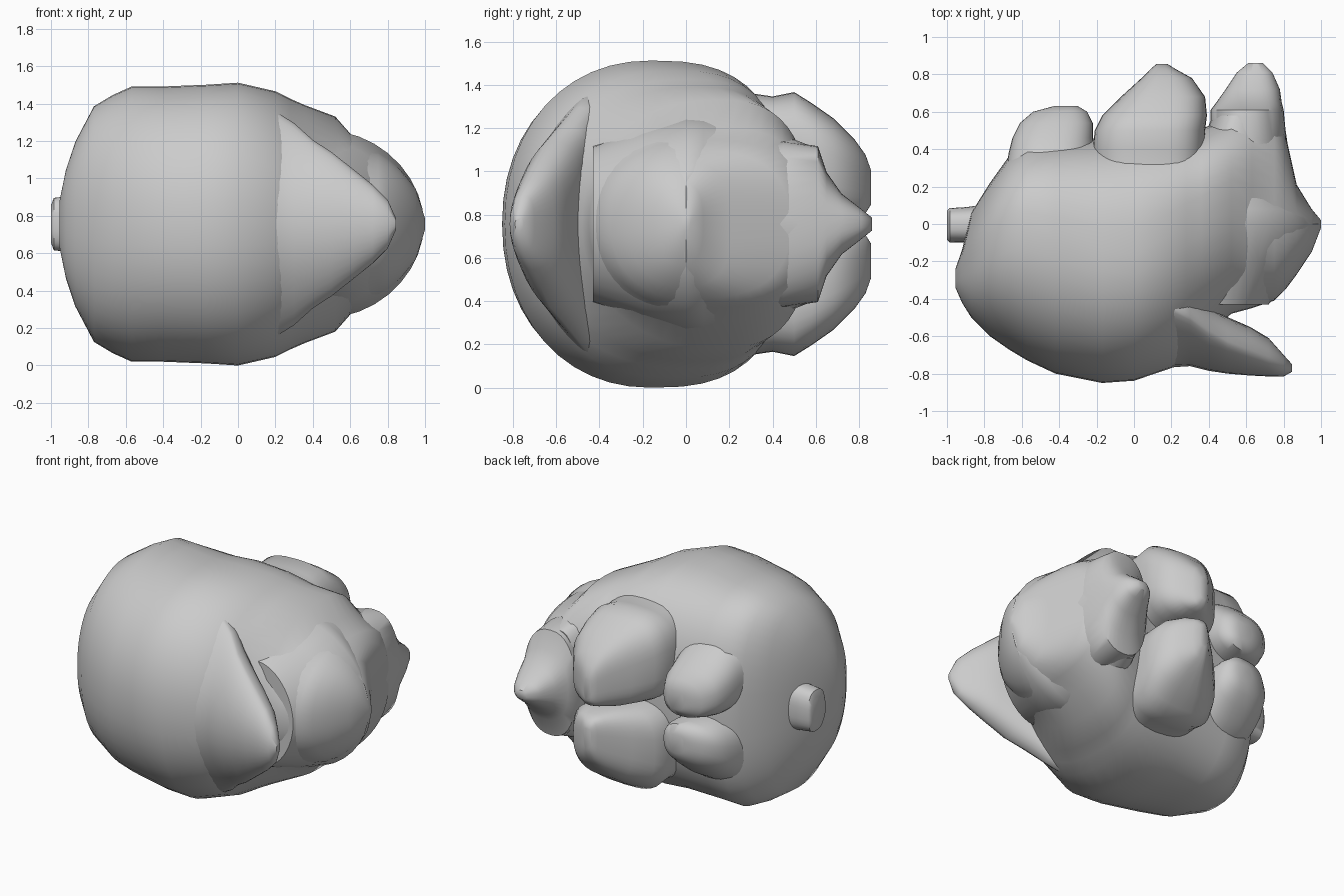
import bpy, bmesh, math

ZC = 0.756   # height of the mirror plane


def power(v, e):
    return math.copysign(abs(v) ** e, v)


def loft(name, axis, sections, n_lo=2.2, n_hi=2.2, sides=36, side=1, bend=0):
    """Skin rounded sections. Each: (position along axis, low, high, widest point, z low, z high).
    Heights are measured from the mirror plane; side=-1 gives the mirrored copy;
    bend curls the section away from the mirror plane."""
    bm = bmesh.new()
    rings = []
    for t, lo, hi, mid, z0, z1 in sections:
        ring = []
        for i in range(sides):
            a = 2 * math.pi * i / sides
            c, s = math.cos(a), math.sin(a)
            e = 2 / (n_hi if c > 0 else n_lo)
            h = (z0 + z1) / 2 + power(s, e) * (z1 - z0) / 2
            u = mid + power(c, e) * ((hi - mid) if c > 0 else (mid - lo)) + bend * h * h
            z = ZC + side * h
            ring.append(bm.verts.new((t, u, z) if axis == 'X' else (u, t, z)))
        rings.append(ring)
    for r, q in zip(rings, rings[1:]):
        for i in range(sides):
            j = (i + 1) % sides
            bm.faces.new((r[i], r[j], q[j], q[i]))
    bm.faces.new(rings[0])
    bm.faces.new(rings[-1])
    bmesh.ops.recalc_face_normals(bm, faces=bm.faces)
    mesh = bpy.data.meshes.new(name)
    bm.to_mesh(mesh)
    bm.free()
    ob = bpy.data.objects.new(name, mesh)
    bpy.context.collection.objects.link(ob)
    bpy.context.view_layer.objects.active = ob
    bpy.ops.object.select_all(action='DESELECT')
    ob.select_set(True)
    bpy.ops.object.shade_smooth_by_angle(angle=math.radians(50))
    return ob


def sym(rows):
    """Sections that straddle the mirror plane: last value is the half width."""
    return [(t, lo, hi, mid, -h, h) for t, lo, hi, mid, h in rows]


# round body running into the head
loft("body_and_head", 'X', sym([
    (-0.955, -0.34, -0.24, -0.29, 0.12),
    (-0.92, -0.42, -0.14, -0.27, 0.29),
    (-0.87, -0.50, 0.06, -0.22, 0.44),
    (-0.77, -0.60, 0.22, -0.12, 0.63),
    (-0.67, -0.67, 0.36, -0.05, 0.69),
    (-0.57, -0.73, 0.43, -0.04, 0.735),
    (-0.42, -0.80, 0.45, -0.08, 0.735),
    (-0.17, -0.85, 0.46, -0.15, 0.745),
    (0.00, -0.838, 0.48, -0.16, 0.756),
    (0.20, -0.77, 0.49, -0.06, 0.71),
    (0.28, -0.72, 0.50, 0.00, 0.67),
    (0.36, -0.63, 0.51, 0.04, 0.635),
    (0.52, -0.48, 0.57, 0.14, 0.575),
    (0.63, -0.45, 0.60, 0.10, 0.45),
    (0.75, -0.41, 0.58, 0.05, 0.39),
    (0.81, -0.35, 0.48, 0.00, 0.345),
    (0.87, -0.27, 0.21, -0.02, 0.29),
    (0.95, -0.15, 0.08, -0.02, 0.19),
    (1.00, -0.02, 0.02, 0.00, 0.03)]), n_lo=2.15, n_hi=2.7, sides=48)

# arched face panel with the brow ridge
loft("face", 'Y', sym([
    (-0.43, 0.30, 0.72, 0.45, 0.36),
    (-0.20, 0.30, 0.89, 0.45, 0.45),
    (0.00, 0.30, 0.995, 0.48, 0.50),
    (0.08, 0.30, 0.95, 0.48, 0.50),
    (0.20, 0.30, 0.87, 0.48, 0.47),
    (0.40, 0.35, 0.825, 0.50, 0.43),
    (0.58, 0.42, 0.80, 0.55, 0.36)]), n_lo=2.2, n_hi=1.9)

# pointed crest curling round behind the head
loft("crest", 'X', sym([
    (0.10, -0.78, -0.45, -0.70, 0.60),
    (0.22, -0.765, -0.45, -0.70, 0.59),
    (0.30, -0.76, -0.46, -0.70, 0.54),
    (0.40, -0.785, -0.46, -0.71, 0.45),
    (0.50, -0.80, -0.50, -0.73, 0.385),
    (0.62, -0.81, -0.55, -0.73, 0.29),
    (0.72, -0.815, -0.61, -0.74, 0.21),
    (0.80, -0.815, -0.70, -0.76, 0.13),
    (0.845, -0.79, -0.75, -0.77, 0.03)]), bend=0.7)

# tapered muzzle ending in a narrow nose
loft("muzzle", 'Y', sym([
    (0.15, 0.42, 0.84, 0.62, 0.34),
    (0.45, 0.41, 0.815, 0.58, 0.385),
    (0.61, 0.41, 0.80, 0.60, 0.36),
    (0.65, 0.44, 0.79, 0.63, 0.24),
    (0.72, 0.49, 0.78, 0.64, 0.14),
    (0.81, 0.55, 0.74, 0.65, 0.07),
    (0.86, 0.61, 0.69, 0.65, 0.03)]), n_lo=2.4, n_hi=2.4)

# stub tail
loft("tail", 'X', sym([
    (-1.00, -0.085, 0.07, -0.005, 0.10),
    (-0.985, -0.10, 0.085, -0.005, 0.14),
    (-0.90, -0.10, 0.09, -0.005, 0.15),
    (-0.75, -0.13, 0.11, -0.005, 0.17)]), n_lo=2.6, n_hi=2.6)

# paired limbs
for side, tag in ((1, "upper"), (-1, "lower")):
    loft("front_leg_" + tag, 'Y', [
        (0.20, -0.22, 0.38, 0.10, 0.00, 0.62),
        (0.40, -0.22, 0.38, 0.10, 0.00, 0.59),
        (0.50, -0.21, 0.38, 0.10, 0.00, 0.61),
        (0.58, -0.17, 0.39, 0.11, 0.01, 0.56),
        (0.68, -0.07, 0.38, 0.13, 0.01, 0.49),
        (0.78, 0.04, 0.31, 0.15, 0.03, 0.39),
        (0.83, 0.09, 0.22, 0.15, 0.05, 0.32),
        (0.855, 0.12, 0.18, 0.15, 0.09, 0.25)], 2.9, 2.9, side=side)
    loft("rear_foot_" + tag, 'Y', [
        (0.20, -0.70, -0.20, -0.44, 0.00, 0.55),
        (0.38, -0.67, -0.21, -0.44, 0.01, 0.46),
        (0.46, -0.65, -0.22, -0.43, 0.01, 0.41),
        (0.54, -0.61, -0.22, -0.41, 0.02, 0.34),
        (0.60, -0.54, -0.25, -0.38, 0.03, 0.28),
        (0.63, -0.43, -0.30, -0.36, 0.08, 0.22)], 2.4, 2.4, side=side)
